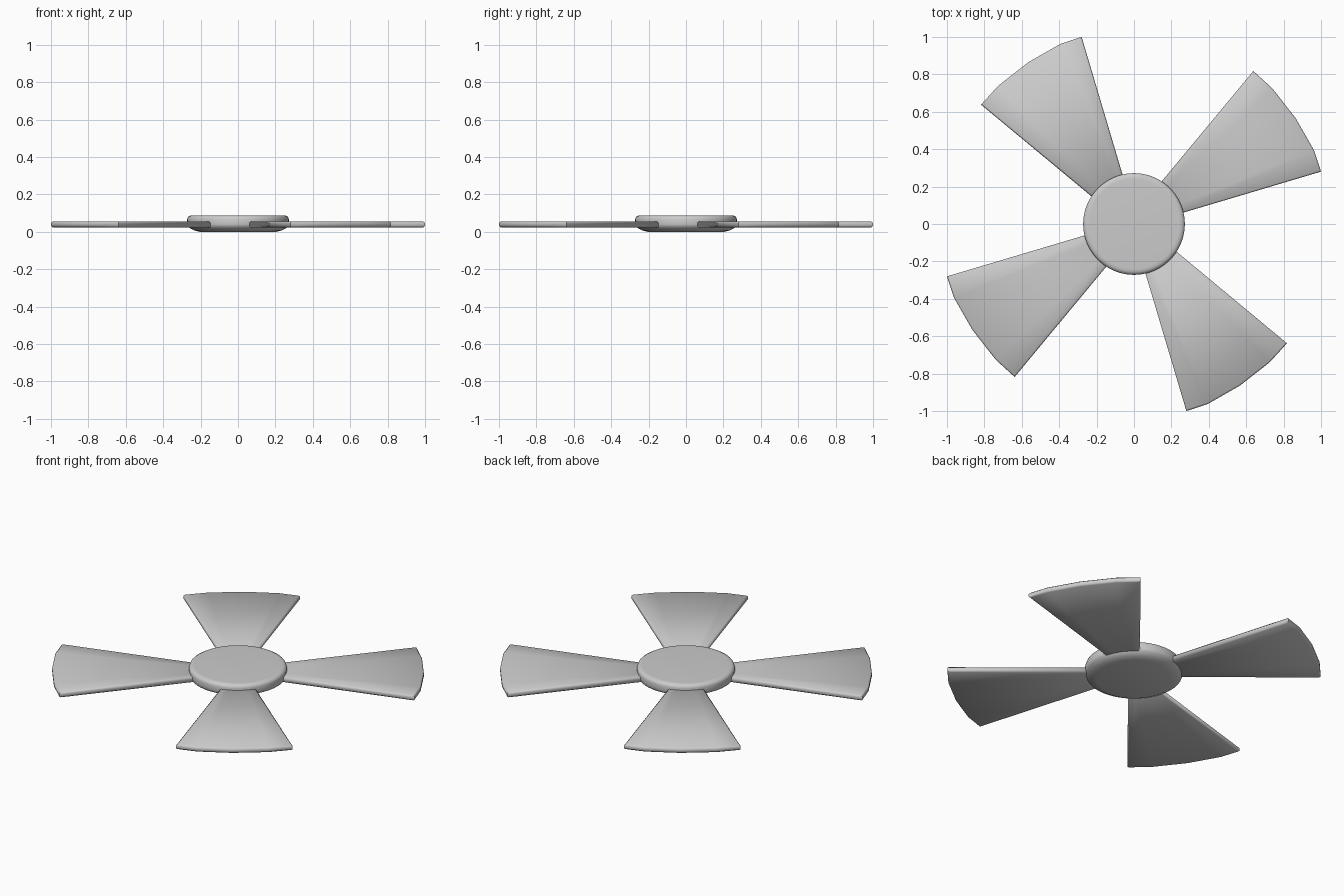
import bpy, bmesh
from math import cos, sin, pi, radians

if "Cube" in bpy.data.objects:
    bpy.data.objects.remove(bpy.data.objects["Cube"])

def finish(name, bm, angle):
    bmesh.ops.recalc_face_normals(bm, faces=bm.faces)
    mesh = bpy.data.meshes.new(name)
    bm.to_mesh(mesh)
    bm.free()
    obj = bpy.data.objects.new(name, mesh)
    bpy.context.collection.objects.link(obj)
    bpy.ops.object.select_all(action='DESELECT')
    obj.select_set(True)
    bpy.context.view_layer.objects.active = obj
    bpy.ops.object.shade_smooth_by_angle(angle=radians(angle))
    return obj

# Hub: turned disc with a rounded top rim and a tapered underside
profile = [(0.205, 0.0), (0.235, 0.008), (0.268, 0.026), (0.272, 0.04),
           (0.272, 0.068), (0.268, 0.08), (0.255, 0.087), (0.24, 0.088)]
SIDES = 48
bm = bmesh.new()
rings = [[bm.verts.new((r * cos(2 * pi * i / SIDES), r * sin(2 * pi * i / SIDES), z))
          for i in range(SIDES)] for r, z in profile]
for a, b in zip(rings, rings[1:]):
    for i in range(SIDES):
        j = (i + 1) % SIDES
        bm.faces.new((a[i], a[j], b[j], b[i]))
bm.faces.new(rings[0][::-1])
bm.faces.new(rings[-1])
finish("hub", bm, 60)

# Blades: thin flaring slabs with a faceted arc tip and softened edges
root = [(0.12, 0.194), (0.22, 0.048)]
tip = [(1.0, 0.28), (0.962, 0.395), (0.865, 0.565), (0.74, 0.725), (0.638, 0.818)]
inner = [(root[1][0] + (root[0][0] - root[1][0]) * k / 4,
          root[1][1] + (root[0][1] - root[1][1]) * k / 4) for k in range(5)]
Z0, Z1, SOFT = 0.024, 0.056, 0.008

for n in range(4):
    bm = bmesh.new()
    c, s = cos(n * pi / 2), sin(n * pi / 2)
    put = lambda p, z: bm.verts.new((c * p[0] - s * p[1], s * p[0] + c * p[1], z))
    low = [[put(p, Z0) for p in row] for row in (inner, tip)]
    top = [[put(p, Z1) for p in row] for row in (inner, tip)]
    for k in range(4):
        for g in (low, top):
            bm.faces.new((g[0][k], g[1][k], g[1][k + 1], g[0][k + 1]))
        for r in (0, 1):
            bm.faces.new((low[r][k], low[r][k + 1], top[r][k + 1], top[r][k]))
    for k in (0, 4):
        bm.faces.new((low[0][k], low[1][k], top[1][k], top[0][k]))
    bmesh.ops.recalc_face_normals(bm, faces=bm.faces)
    rim = [e for e in bm.edges if e.calc_face_angle(0) > 1.2
           and abs(e.verts[0].co.z - e.verts[1].co.z) < 1e-5]
    bmesh.ops.bevel(bm, geom=rim, offset=SOFT, segments=1, affect='EDGES')
    finish(f"blade_{n + 1}", bm, 60)
